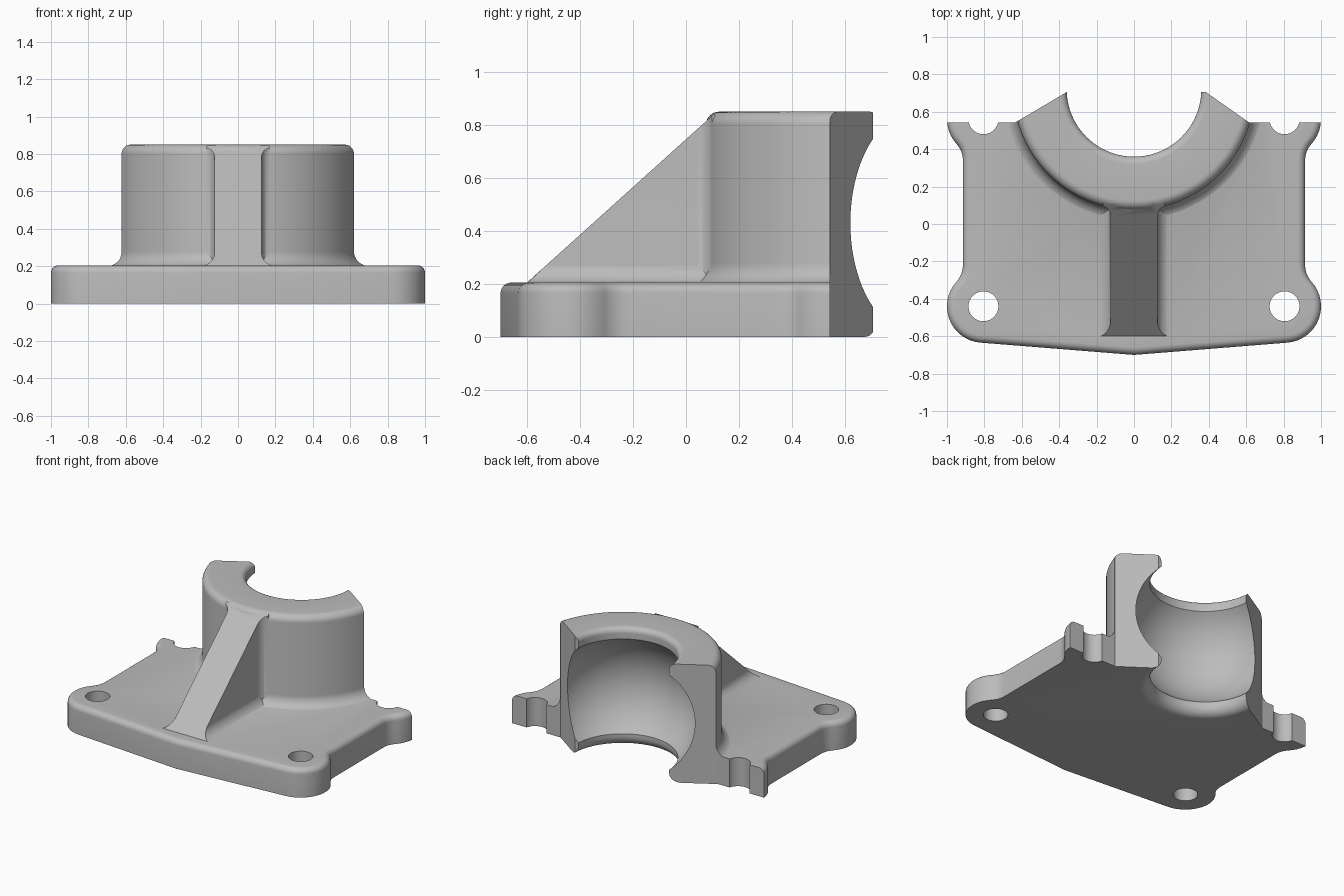
import bpy, bmesh
from math import cos, sin, pi, radians
from mathutils import Vector, Matrix

if "Cube" in bpy.data.objects:
    bpy.data.objects.remove(bpy.data.objects["Cube"])

GREY = (0.5, 0.5, 0.5, 1)
grey = bpy.data.materials.new("plain grey")
grey.use_nodes = True
grey.diffuse_color = GREY
grey.node_tree.nodes["Principled BSDF"].inputs["Base Color"].default_value = GREY

HUB_Y = 0.72       # axis of the hub and bore
PLATE_TOP = 0.205
HUB_R = 0.645


def arc(cx, cy, r, a, b, n=8):
    angles = [radians(a + (b - a) * i / n) for i in range(n + 1)]
    return [(cx + r * cos(t), cy + r * sin(t)) for t in angles]


def mirrored(half):
    """Close a half outline by reflecting it across x = 0."""
    return half + [(-x, y) for x, y in reversed(half) if abs(x) > 1e-6]


def finish(name, bm):
    bmesh.ops.recalc_face_normals(bm, faces=bm.faces)
    mesh = bpy.data.meshes.new(name)
    bm.to_mesh(mesh)
    bm.free()
    mesh.materials.append(grey)
    obj = bpy.data.objects.new(name, mesh)
    bpy.context.collection.objects.link(obj)
    return obj


def prism(points, z0, z1):
    bm = bmesh.new()
    face = bm.faces.new([bm.verts.new((x, y, z0)) for x, y in points])
    ext = bmesh.ops.extrude_face_region(bm, geom=[face])["geom"]
    verts = [g for g in ext if isinstance(g, bmesh.types.BMVert)]
    bmesh.ops.translate(bm, verts=verts, vec=(0, 0, z1 - z0))
    return bm


def lathe(name, profile, steps=96):
    """Revolve an (r, z) profile about the hub axis."""
    bm = bmesh.new()
    verts = [bm.verts.new((r, HUB_Y, z)) for r, z in profile]
    edges = [bm.edges.new(pair) for pair in zip(verts, verts[1:])]
    bmesh.ops.spin(bm, geom=verts + edges, cent=(0, HUB_Y, 0), axis=(0, 0, 1),
                   angle=2 * pi, steps=steps, use_duplicate=False)
    bmesh.ops.remove_doubles(bm, verts=bm.verts, dist=1e-5)
    return finish(name, bm)


def slope_cut(bm, drop=0.0):
    """Trim a rib piece under the sloping top plane."""
    geom = bm.verts[:] + bm.edges[:] + bm.faces[:]
    bmesh.ops.bisect_plane(bm, geom=geom, plane_co=(0, -0.6, PLATE_TOP - drop),
                           plane_no=Vector((0, -0.595, 0.66)).normalized(),
                           clear_outer=True)
    bmesh.ops.holes_fill(bm, edges=[e for e in bm.edges if e.is_boundary])


def combine(body, other, operation):
    mod = body.modifiers.new(operation, 'BOOLEAN')
    mod.operation, mod.solver, mod.object = operation, 'EXACT', other
    bpy.context.view_layer.objects.active = body
    bpy.ops.object.modifier_apply(modifier=mod.name)
    bpy.data.objects.remove(other)


# Base plate with waisted sides, shallow pointed front and rounded top rim
lug = arc(0.805, -0.44, 0.195, -85, 42, 16)
waist = arc(1.047, -0.22, 0.132, 222, 180)
side = lug + waist
rear = [(x, 0.12 - y) for x, y in reversed(side) if 0.12 - y < 0.56]
bm = prism(mirrored([(0, -0.70)] + side + rear + [(1, 0.56), (1, 0.8)]), 0, PLATE_TOP)
rim = [e for e in bm.edges if all(v.co.z > 0.1 for v in e.verts)]
bmesh.ops.bevel(bm, geom=rim, offset=0.04, offset_type='OFFSET', segments=6,
                profile=0.5, affect='EDGES')
body = finish("bearing_bracket", bm)

# Upright hub with a flared foot and rounded top edge
foot = arc(HUB_R + 0.08, 0.28, 0.08, 270, 180)
crown = arc(HUB_R - 0.05, 0.80, 0.05, 0, 90)
hub = lathe("hub", [(0, 0.1), (HUB_R + 0.08, 0.1)] + foot + crown + [(0, 0.85)])
combine(body, hub, 'UNION')

# Rib web, flaring into the hub
flare = arc(0.185, 0.04, 0.06, 180, 105)
bm = prism(mirrored([(0.125, -0.65)] + flare + [(0.169, 0.11)]), 0.1, 0.95)
slope_cut(bm)
combine(body, finish("rib_web", bm), 'UNION')

# Rib foot, flaring into the plate
bm = prism(mirrored([(0.204, 0.1)] + arc(0.204, 0.28, 0.08, 270, 180)), -0.11, 0.65)
bmesh.ops.transform(bm, matrix=Matrix.Rotation(pi / 2, 4, 'X'), verts=bm.verts)
slope_cut(bm, 0.001)
combine(body, finish("rib_foot", bm), 'UNION')

# Barrel-shaped bore with rounded mouths
lower = arc(0.43, 0.07, 0.07, 270, 180)
bulge = arc(0.065, 0.43, 0.45, -49, 49, 24)
upper = arc(0.40, 0.81, 0.04, 180, 90)
bore = lathe("bore_cutter", [(0, -0.1), (0.44, -0.1)] + lower + bulge + upper
             + [(0.41, 0.95), (0, 0.95)])
combine(body, bore, 'DIFFERENCE')

# Angled split faces at the back
split = [(-1.2, 0.543), (-0.635, 0.543), (-0.36, 0.705), (0.385, 0.705),
         (0.615, 0.543), (1.2, 0.543), (1.2, 1.6), (-1.2, 1.6)]
combine(body, finish("split_cutter", prism(split, -0.2, 1.1)), 'DIFFERENCE')

# Bolt holes, the rear pair left open by the split
for x in (-0.805, 0.805):
    for y in (-0.44, 0.56):
        ring = arc(x, y, 0.08, 0, 360, 40)[:-1]
        combine(body, finish("hole_cutter", prism(ring, -0.1, 0.4)), 'DIFFERENCE')

bpy.ops.object.select_all(action='DESELECT')
body.select_set(True)
bpy.context.view_layer.objects.active = body
bpy.ops.object.shade_smooth_by_angle(angle=radians(30))
